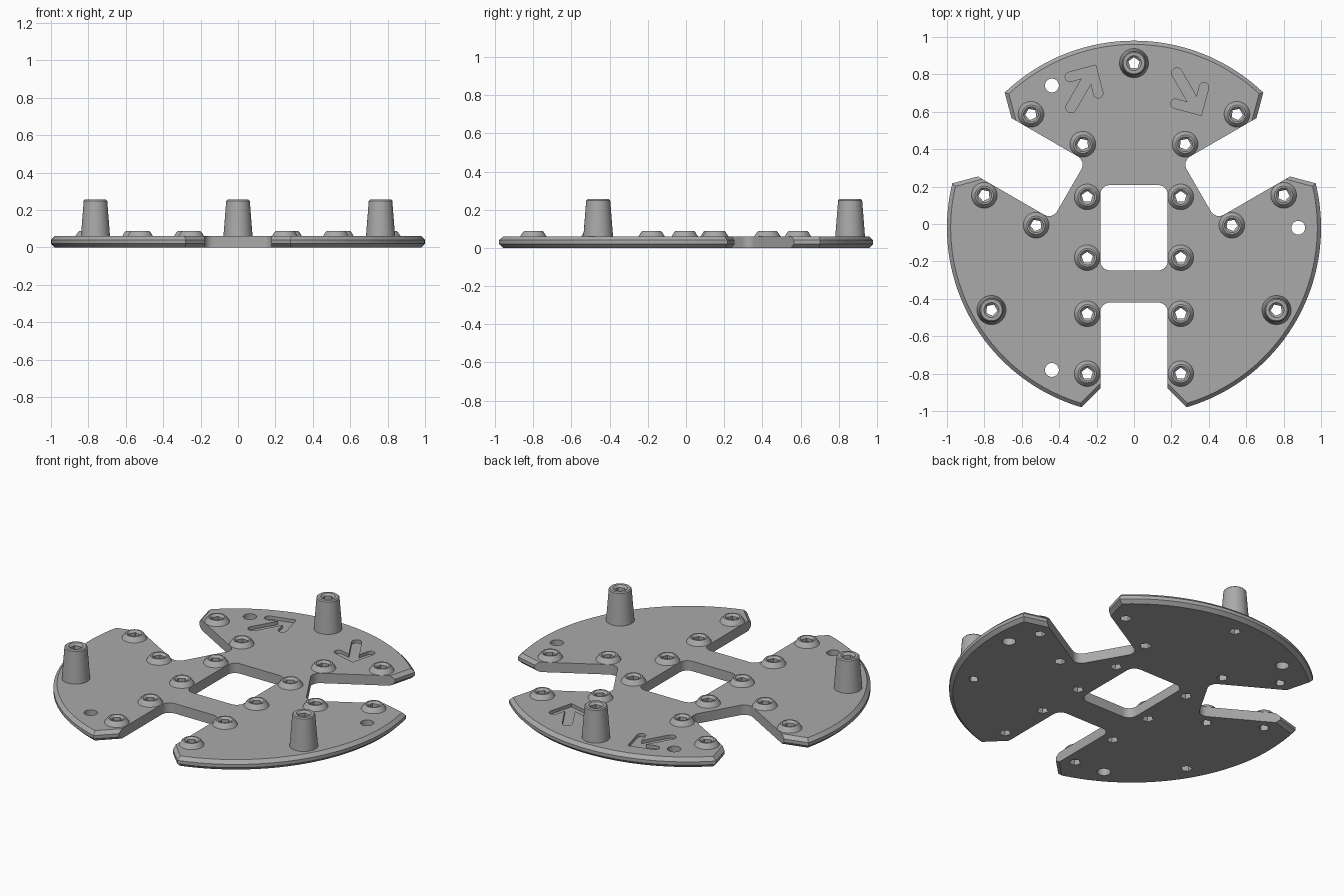
import bpy, bmesh
from math import sin, cos, pi, radians, asin
from mathutils import Matrix, Vector

old = bpy.data.objects.get("Cube")
if old:
    bpy.data.objects.remove(old, do_unlink=True)

THICK = 0.06
CENTRE = Matrix.Translation((0, -0.02, 0))
THIRD = radians(120)

grey = bpy.data.materials.new("plain grey")
grey.use_nodes = True
grey.diffuse_color = (0.4, 0.4, 0.4, 1)
grey.node_tree.nodes["Principled BSDF"].inputs["Base Color"].default_value = (0.4, 0.4, 0.4, 1)


def arc(cx, cy, r, a0, a1, n):
    """Points along an arc, angles in degrees."""
    angles = [radians(a0 + (a1 - a0) * i / n) for i in range(n + 1)]
    return [Vector((cx + r * cos(a), cy + r * sin(a))) for a in angles]


def prism(bm, points, z0, z1, matrix=Matrix.Identity(4)):
    """Extrude a flat outline from z0 to z1."""
    bottom = bm.faces.new([bm.verts.new(matrix @ Vector((p.x, p.y, z0))) for p in points])
    result = bmesh.ops.extrude_face_region(bm, geom=[bottom])
    top = [v for v in result["geom"] if isinstance(v, bmesh.types.BMVert)]
    bmesh.ops.translate(bm, verts=top, vec=(0, 0, z1 - z0))


def finish(bm, name, smooth=True):
    bmesh.ops.recalc_face_normals(bm, faces=bm.faces)
    mesh = bpy.data.meshes.new(name)
    bm.to_mesh(mesh)
    bm.free()
    mesh.materials.append(grey)
    obj = bpy.data.objects.new(name, mesh)
    bpy.context.collection.objects.link(obj)
    if smooth:
        smooth_shade(obj)
    return obj


def smooth_shade(obj):
    bpy.ops.object.select_all(action="DESELECT")
    obj.select_set(True)
    bpy.context.view_layer.objects.active = obj
    bpy.ops.object.shade_smooth_by_angle(angle=radians(25))


def turn(k):
    return Matrix.Rotation(k * THIRD, 4, "Z")


def pentagon_radius(a, r):
    """Distance to the edge of a pentagon with one corner at the top."""
    step = 2 * pi / 5
    local = (a - pi / 2) % step - step / 2
    return r * cos(pi / 5) / cos(local)


# Plate outline: three slots with flared mouths, joined by rim arcs
HALF, FLARE, INNER, FILLET = 0.18, 0.28, -0.40, 0.05
gap = math_gap = asin(FLARE) * 180 / pi
slot = [Vector((-FLARE, -0.96)), Vector((-HALF, -0.86))]
slot += arc(-HALF + FILLET, INNER - FILLET, FILLET, 180, 90, 6)
slot += arc(HALF - FILLET, INNER - FILLET, FILLET, 90, 0, 6)
slot += [Vector((HALF, -0.86))]
slot += arc(0, 0, 1, -90 + gap, 30 - gap, 48)[:-1]
outline = [(turn(k) @ p.to_3d()).to_2d() for k in range(3) for p in slot]

bm = bmesh.new()
prism(bm, outline, 0, THICK, CENTRE)
bmesh.ops.recalc_face_normals(bm, faces=bm.faces)
# Chamfer the rim and the flared mouths, above and below
rim = []
for e in bm.edges:
    a, b = (CENTRE.inverted() @ v.co for v in e.verts)
    if abs(a.z - b.z) < 0.001 and ((a + b) / 2).to_2d().length > 0.9:
        rim.append(e)
bmesh.ops.bevel(bm, geom=rim, offset=0.02, segments=1, affect="EDGES")
plate = finish(bm, "plate", smooth=False)

# Fastener positions: (matrix in plate space)
bosses = [CENTRE @ turn(k) @ Matrix.Translation((s * 0.25, y, 0))
          for k in range(3) for s in (-1, 1) for y in (-0.46, -0.78)]
bosses += [Matrix.Translation((s * 0.25, y, 0)) for s in (-1, 1) for y in (-0.18, 0.145)]
pegs = [CENTRE @ turn(k) @ Matrix.Translation((0, 0.88, 0)) for k in range(3)]

# Cutter for the window, round holes, five-sided holes and arrow recesses
HOLE = 0.032
cut = bmesh.new()
w, h, r = HALF - FILLET, 0.228 - FILLET, FILLET
window = (arc(w, h, r, 0, 90, 6) + arc(-w, h, r, 90, 180, 6)
          + arc(-w, -h, r, 180, 270, 6) + arc(w, -h, r, 270, 360, 6))
prism(cut, window, -0.1, 0.2, CENTRE)
for k in range(3):
    prism(cut, arc(0, 0, 0.037, 0, 348.75, 31), -0.1, 0.2,
          CENTRE @ turn(k) @ Matrix.Translation((0.878, 0, 0)))
for m in bosses + pegs:
    prism(cut, arc(0, 0, HOLE, 90, 378, 4), -0.1, 0.2, m)

side = arc(0.088, -0.124, 0.025, 45, -135, 8) + [Vector((0.028, -0.098))]
right = [Vector((0, 0))] + side + arc(0, -0.262, 0.028, 0, -90, 6)
arrow = right + [Vector((-p.x, p.y)) for p in right[-2:0:-1]]
for x, y, angle in ((-0.205, 0.85, -30), (0.36, 0.58, 210)):
    prism(cut, arrow, THICK - 0.02, 0.2,
          Matrix.Translation((x, y, 0)) @ Matrix.Rotation(radians(angle), 4, "Z"))
cutter = finish(cut, "hole_cutter", smooth=False)
cutter.hide_render = True

mod = plate.modifiers.new("holes", "BOOLEAN")
mod.operation, mod.solver, mod.object = "DIFFERENCE", "EXACT", cutter
smooth_shade(plate)
bpy.ops.object.modifier_apply(modifier=mod.name)
bpy.data.objects.remove(cutter, do_unlink=True)


def fastener(name, matrix, base, top, height):
    """Tapered boss with a five-sided hole down its axis."""
    n = 40
    lip = 0.006
    rings = [(base, THICK - 0.002, False), (top + 0.003, height - lip, False),
             (top - 0.003, height, False), (HOLE + 0.008, height, False),
             (HOLE, height - 0.012, True), (HOLE, THICK - 0.002, True)]
    bm = bmesh.new()
    loops = []
    for rad, z, five in rings:
        loop = []
        for i in range(n):
            a = pi / 2 + 2 * pi * i / n
            d = pentagon_radius(a, rad) if five else rad
            loop.append(bm.verts.new(matrix @ Vector((d * cos(a), d * sin(a), z))))
        loops.append(loop)
    for lower, upper in zip(loops, loops[1:] + loops[:1]):
        for i in range(n):
            j = (i + 1) % n
            bm.faces.new((lower[i], lower[j], upper[j], upper[i]))
    finish(bm, name)


for i, m in enumerate(bosses):
    fastener(f"boss_{i + 1}", m, 0.07, 0.052, 0.088)
for i, m in enumerate(pegs):
    fastener(f"peg_{i + 1}", m, 0.078, 0.06, 0.255)
